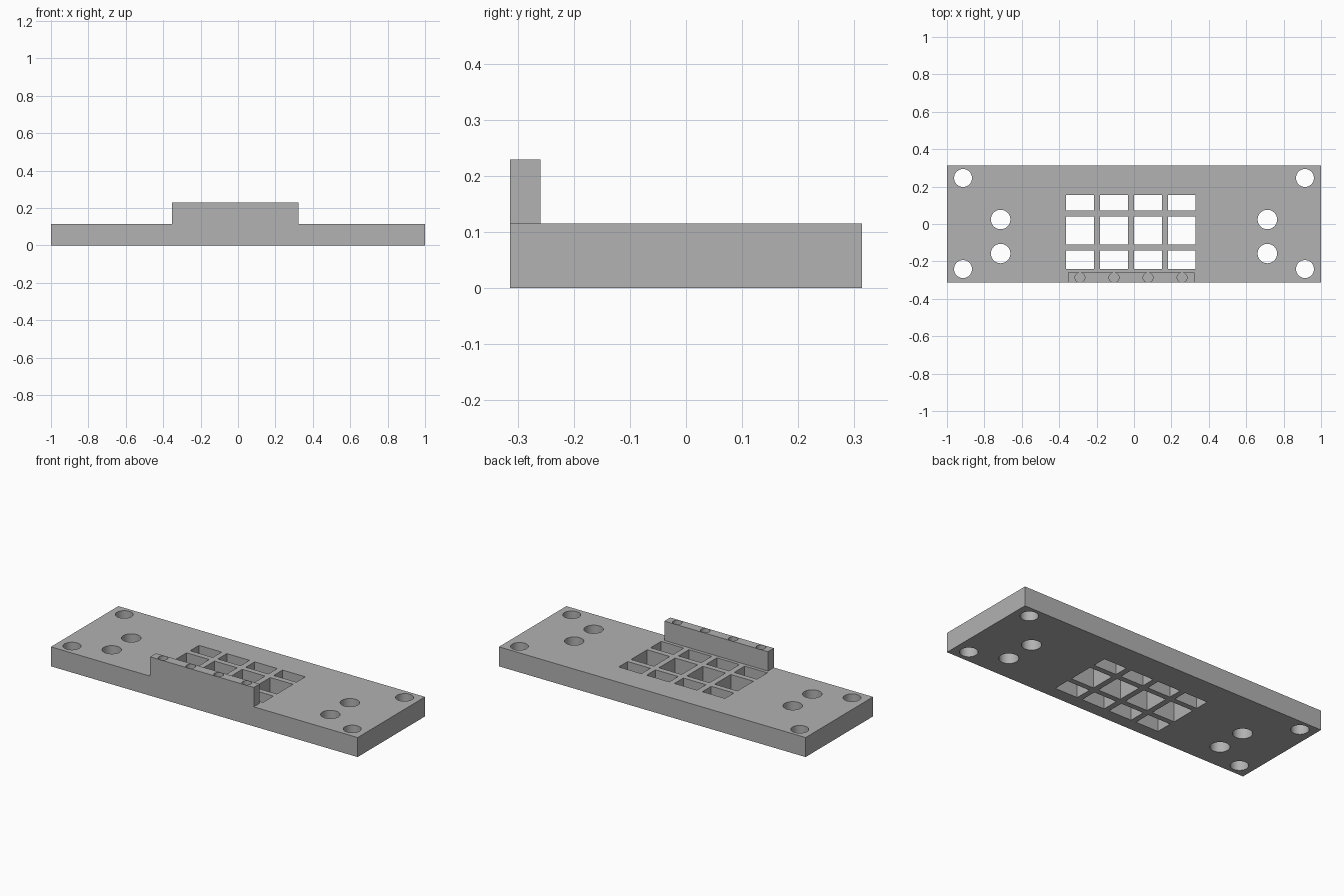
import bpy, bmesh
from math import radians
from mathutils import Matrix, Vector

cube = bpy.data.objects.get("Cube")
if cube:
    bpy.data.objects.remove(cube, do_unlink=True)

THICK, TOP = 0.115, 0.229
FRONT, BACK = -0.314, 0.314

grey = bpy.data.materials.new("plain grey")
grey.use_nodes = True
grey.diffuse_color = (0.445, 0.445, 0.445, 1)
grey.node_tree.nodes["Principled BSDF"].inputs["Base Color"].default_value = grey.diffuse_color


def add_box(bm, x, y, z):
    """Box spanning three (low, high) ranges."""
    size = Vector([b - a for a, b in (x, y, z)])
    mid = Vector([(a + b) / 2 for a, b in (x, y, z)])
    bmesh.ops.create_cube(bm, size=1, matrix=Matrix.Translation(mid) @ Matrix.Diagonal(size).to_4x4())


def add_pin(bm, x, y, radius, z, sides=48):
    """Upright cylinder spanning a height range."""
    bmesh.ops.create_cone(bm, cap_ends=True, segments=sides, radius1=radius, radius2=radius,
                          depth=z[1] - z[0], matrix=Matrix.Translation((x, y, sum(z) / 2)))


def make_object(name, bm):
    mesh = bpy.data.meshes.new(name)
    bm.to_mesh(mesh)
    bm.free()
    mesh.materials.append(grey)
    obj = bpy.data.objects.new(name, mesh)
    bpy.context.collection.objects.link(obj)
    return obj


def combine(target, tool, operation):
    """Apply a boolean and discard the helper object."""
    tool.hide_render = True
    bpy.context.view_layer.objects.active = target
    mod = target.modifiers.new(operation, 'BOOLEAN')
    mod.object, mod.operation, mod.solver = tool, operation, 'EXACT'
    bpy.ops.object.modifier_apply(modifier=mod.name)
    bpy.data.objects.remove(tool, do_unlink=True)


# Base plate with the raised rail along its front edge
bm = bmesh.new()
add_box(bm, (-1, 1), (FRONT, BACK), (0, THICK))
plate = make_object("mounting_plate", bm)
bm = bmesh.new()
add_box(bm, (-0.353, 0.323), (FRONT, -0.259), (0.05, TOP))
combine(plate, make_object("front_rail", bm), 'UNION')

# Cutters: window grid, bolt holes and blind rail sockets
bm = bmesh.new()
through = (-0.1, 0.2)
for col in range(4):
    left = -0.363 + 0.1817 * col
    for row in ((0.072, 0.155), (-0.11, 0.04), (-0.24, -0.142)):
        add_box(bm, (left, left + 0.148), row, through)
    add_pin(bm, -0.289 + 0.182 * col, -0.2865, 0.0265, (THICK, 0.3), 24)
for side in (-1, 1):
    for y in (0.246, -0.241):
        add_pin(bm, side * 0.914, y, 0.048, through)
    for y in (0.024, -0.158):
        add_pin(bm, side * 0.713, y, 0.052, through)
combine(plate, make_object("hole_cutters", bm), 'DIFFERENCE')

# Smooth the round holes, keep the edges crisp
bpy.ops.object.select_all(action='DESELECT')
plate.select_set(True)
bpy.context.view_layer.objects.active = plate
bpy.ops.object.shade_smooth_by_angle(angle=radians(30))
